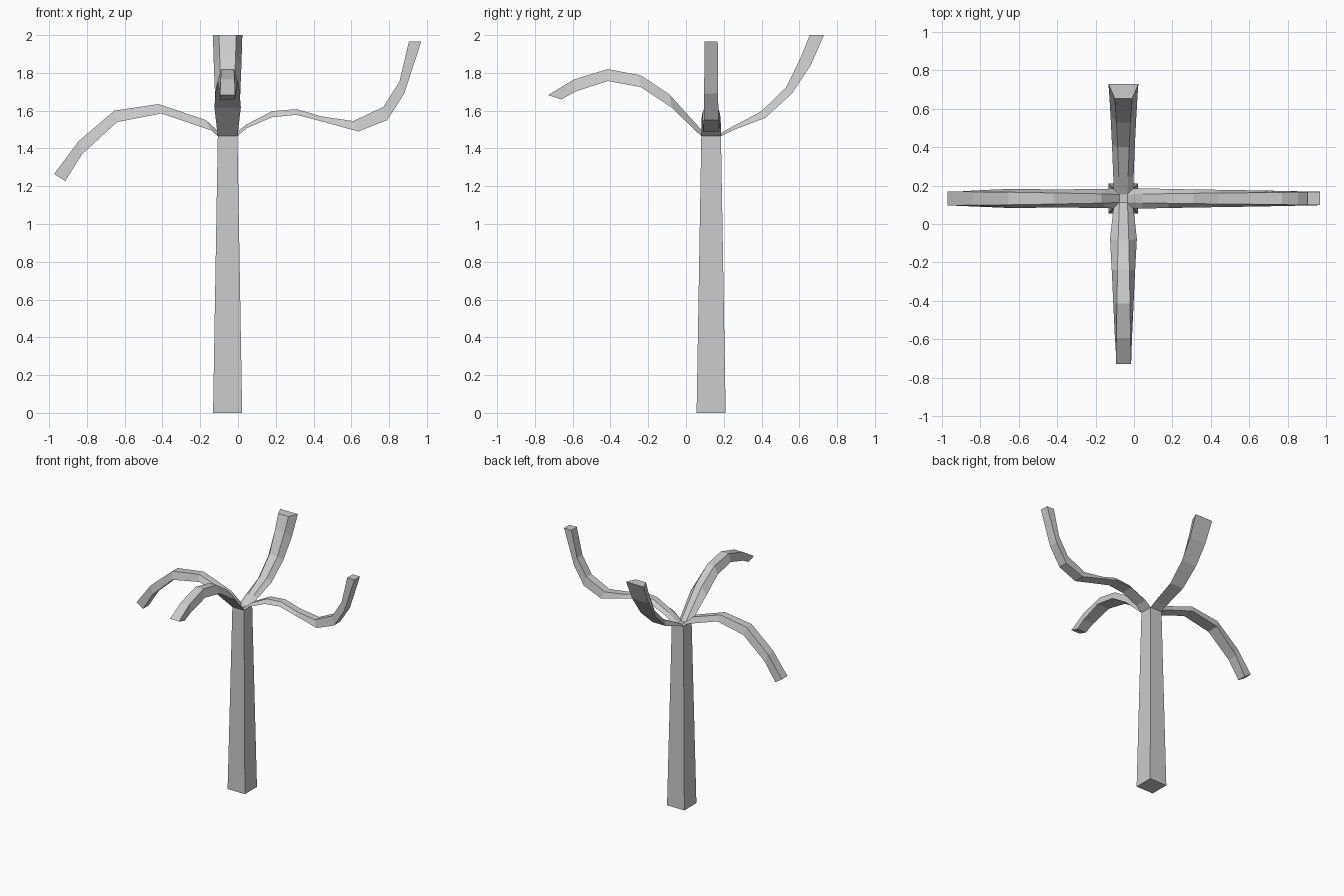
import bpy, bmesh
from mathutils import Vector

CX, CY, TOP = -0.055, 0.133, 1.465

bm = bmesh.new()


def ring(half, z):
    return [bm.verts.new((CX + sx * half, CY + sy * half, z))
            for sx, sy in ((-1, -1), (1, -1), (1, 1), (-1, 1))]


def bridge(a, b):
    for i in range(4):
        j = (i + 1) % 4
        bm.faces.new((a[i], a[j], b[j], b[i]))


# Tapered square trunk with a small inset cap in the middle of its top
base, rim, cap = ring(0.077, 0), ring(0.052, TOP), ring(0.021, TOP)
bm.faces.new(base[::-1])
bridge(base, rim)
bm.faces.new(cap)


# Limb: extruded from one rim-to-cap quad; each section is
# (lower reach, lower z, lower half width, upper reach, upper z, upper half width)
def limb(side, sections):
    out = [Vector((0, -1, 0)), Vector((1, 0, 0)), Vector((0, 1, 0)), Vector((-1, 0, 0))][side]
    across = Vector((-out.y, out.x, 0))
    centre = Vector((CX, CY, 0))
    n = (side + 1) % 4
    prev = [rim[side], rim[n], cap[n], cap[side]]
    for rl, zl, wl, ru, zu, wu in sections:
        cur = []
        for r, z, w in ((rl, zl, -wl), (rl, zl, wl), (ru, zu, wu), (ru, zu, -wu)):
            cur.append(bm.verts.new(centre + out * r + across * w + Vector((0, 0, z))))
        bridge(prev, cur)
        prev = cur
    bm.faces.new(prev)


# Front limb
limb(0, [(.210, 1.617, .070, .220, 1.685, .028),
         (.373, 1.725, .061, .373, 1.787, .031),
         (.547, 1.757, .053, .547, 1.820, .034),
         (.716, 1.702, .045, .727, 1.765, .037),
         (.793, 1.660, .040, .863, 1.682, .040)])
# Right limb
limb(1, [(.100, 1.507, .052, .100, 1.527, .023),
         (.235, 1.565, .050, .235, 1.597, .025),
         (.365, 1.578, .047, .365, 1.608, .027),
         (.510, 1.540, .045, .495, 1.570, .028),
         (.692, 1.490, .042, .665, 1.545, .030),
         (.845, 1.550, .039, .825, 1.620, .032),
         (.935, 1.690, .037, .910, 1.755, .034),
         (1.025, 1.965, .035, .960, 1.965, .035)])
# Back limb
limb(2, [(.112, 1.495, .053, .112, 1.515, .024),
         (.287, 1.562, .060, .267, 1.597, .030),
         (.427, 1.690, .067, .397, 1.723, .036),
         (.527, 1.840, .073, .477, 1.887, .042),
         (.597, 2.000, .078, .522, 2.000, .046)])
# Left limb
limb(3, [(.085, 1.495, .050, .115, 1.550, .024),
         (.350, 1.585, .047, .365, 1.635, .029),
         (.585, 1.540, .050, .600, 1.600, .033),
         (.770, 1.370, .042, .790, 1.437, .035),
         (.860, 1.227, .036, .918, 1.265, .036)])

bmesh.ops.recalc_face_normals(bm, faces=bm.faces[:])
mesh = bpy.data.meshes.new("bare_tree")
bm.to_mesh(mesh)
bm.free()
bpy.context.collection.objects.link(bpy.data.objects.new("bare_tree", mesh))
